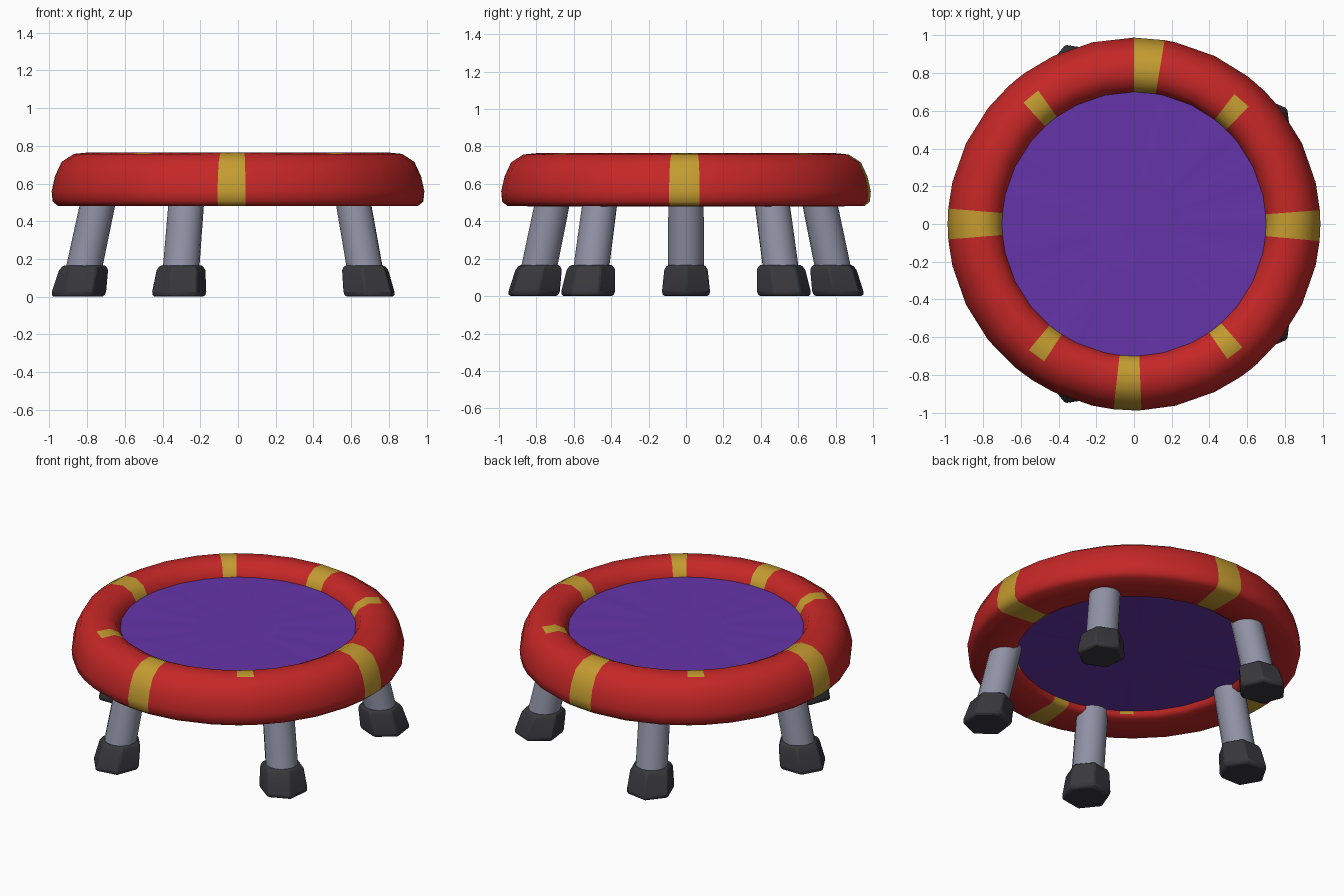
import bpy, bmesh
from math import sin, cos, pi, radians

cube = bpy.data.objects.get("Cube")
if cube:
    bpy.data.objects.remove(cube)


def material(name, rgb):
    m = bpy.data.materials.new(name)
    m.use_nodes = True
    m.diffuse_color = (*rgb, 1)
    m.node_tree.nodes["Principled BSDF"].inputs["Base Color"].default_value = (*rgb, 1)
    return m


RED = material("red padding", (0.56, 0.02, 0.02))
GOLD = material("gold stripe", (0.55, 0.33, 0.03))
PURPLE = material("purple mat", (0.13, 0.035, 0.40))
STEEL = material("grey steel", (0.28, 0.29, 0.38))
RUBBER = material("dark rubber", (0.04, 0.04, 0.046))


def finish(name, bm, mats, angle):
    bmesh.ops.recalc_face_normals(bm, faces=bm.faces)
    mesh = bpy.data.meshes.new(name)
    bm.to_mesh(mesh)
    bm.free()
    for m in mats:
        mesh.materials.append(m)
    ob = bpy.data.objects.new(name, mesh)
    bpy.context.collection.objects.link(ob)
    bpy.ops.object.select_all(action='DESELECT')
    ob.select_set(True)
    bpy.context.view_layer.objects.active = ob
    bpy.ops.object.shade_smooth_by_angle(angle=radians(angle))
    return ob


def bridge(bm, a, b):
    n = len(a)
    return [bm.faces.new((a[i], a[(i + 1) % n], b[(i + 1) % n], b[i])) for i in range(n)]


# Padded ring: a closed section swept round, with stripe edges as extra cuts
section = [(0.70, 0.50), (0.692, 0.60), (0.70, 0.68), (0.73, 0.735), (0.79, 0.765),
           (0.87, 0.757), (0.935, 0.715), (0.97, 0.64), (0.988, 0.56), (0.983, 0.505),
           (0.955, 0.482), (0.82, 0.48), (0.73, 0.482)]
full_stripes = [(-0.5, 0.083), (85.3, 0.083), (180, 0.083), (268, 0.075)]
short_stripes = [(49, 0.058), (129, 0.058), (233.5, 0.058), (308, 0.058)]
stripes = [(radians(a) % (2 * pi), h, full)
           for group, full in ((full_stripes, True), (short_stripes, False))
           for a, h in group]
edges = [(a + s * h) % (2 * pi) for a, h, _ in stripes for s in (-1, 1)]


def gap(a, b):
    return abs((a - b + pi) % (2 * pi) - pi)


SEGMENTS = 28
regular = [2 * pi * i / SEGMENTS for i in range(SEGMENTS)]
angles = sorted(edges + [a for a in regular if all(gap(a, e) > 0.04 for e in edges)])

bm = bmesh.new()
loops = [[bm.verts.new((r * cos(a), r * sin(a), z)) for r, z in section] for a in angles]
for i, a in enumerate(angles):
    nxt = (i + 1) % len(angles)
    middle = a + ((angles[nxt] - a) % (2 * pi)) / 2
    hit = [full for c, h, full in stripes if gap(middle, c) < h]
    for j, face in enumerate(bridge(bm, loops[i], loops[nxt])):
        if hit and (hit[0] or j < 5):
            face.material_index = 1
finish("padded_ring", bm, [RED, GOLD], 60)

# Jumping mat: a thick disc with faint radial pleats on both faces
bm = bmesh.new()
N = 60


def mat_loop(r, z, pleat):
    return [bm.verts.new((r * cos(2 * pi * i / N), r * sin(2 * pi * i / N),
                          z + pleat * cos(pi * i / 2) * (1 + sin(i)))) for i in range(N)]


rows = [mat_loop(*row) for row in ((0.25, 0.52, 0), (0.55, 0.52, 0.003), (0.70, 0.52, 0),
                                   (0.70, 0.68, 0), (0.55, 0.68, 0.003), (0.25, 0.68, 0))]
for lower, upper in zip(rows, rows[1:]):
    bridge(bm, lower, upper)
bm.faces.new(rows[0])
bm.faces.new(rows[-1])
finish("jumping_mat", bm, [PURPLE], 40)


# Splayed legs with rubber feet
def spoke_radius(z):
    return 0.875 - 0.22 * z


def post(name, profile, sides, turn, scale, mat, angle):
    bm = bmesh.new()
    rows = []
    for z, r in profile:
        c = spoke_radius(z) * scale
        rows.append([])
        for k in range(sides):
            t = turn + 2 * pi * k / sides
            rows[-1].append(bm.verts.new((c * cos(turn) + r * cos(t),
                                          c * sin(turn) + r * sin(t), z)))
    for lower, upper in zip(rows, rows[1:]):
        bridge(bm, lower, upper)
    bm.faces.new(rows[0])
    bm.faces.new(rows[-1])
    return finish(name, bm, [mat], angle)


leg_profile = [(0.10, 0.097), (0.56, 0.094)]
foot_profile = [(0, 0.138), (0.018, 0.149), (0.14, 0.134), (0.165, 0.118)]
spots = [("right", 180, 0.97), ("back_right", 111, 1), ("back_left", 37, 1),
         ("front_left", -37, 1), ("front_right", -111, 1)]
for side, degrees, scale in spots:
    turn = radians(degrees)
    post(side + "_leg", leg_profile, 16, turn, scale, STEEL, 40)
    foot = post(side + "_foot", foot_profile, 6, turn, scale, RUBBER, 25)
    bevel = foot.modifiers.new("soft_edges", 'BEVEL')
    bevel.width = 0.008
    bevel.segments = 1
